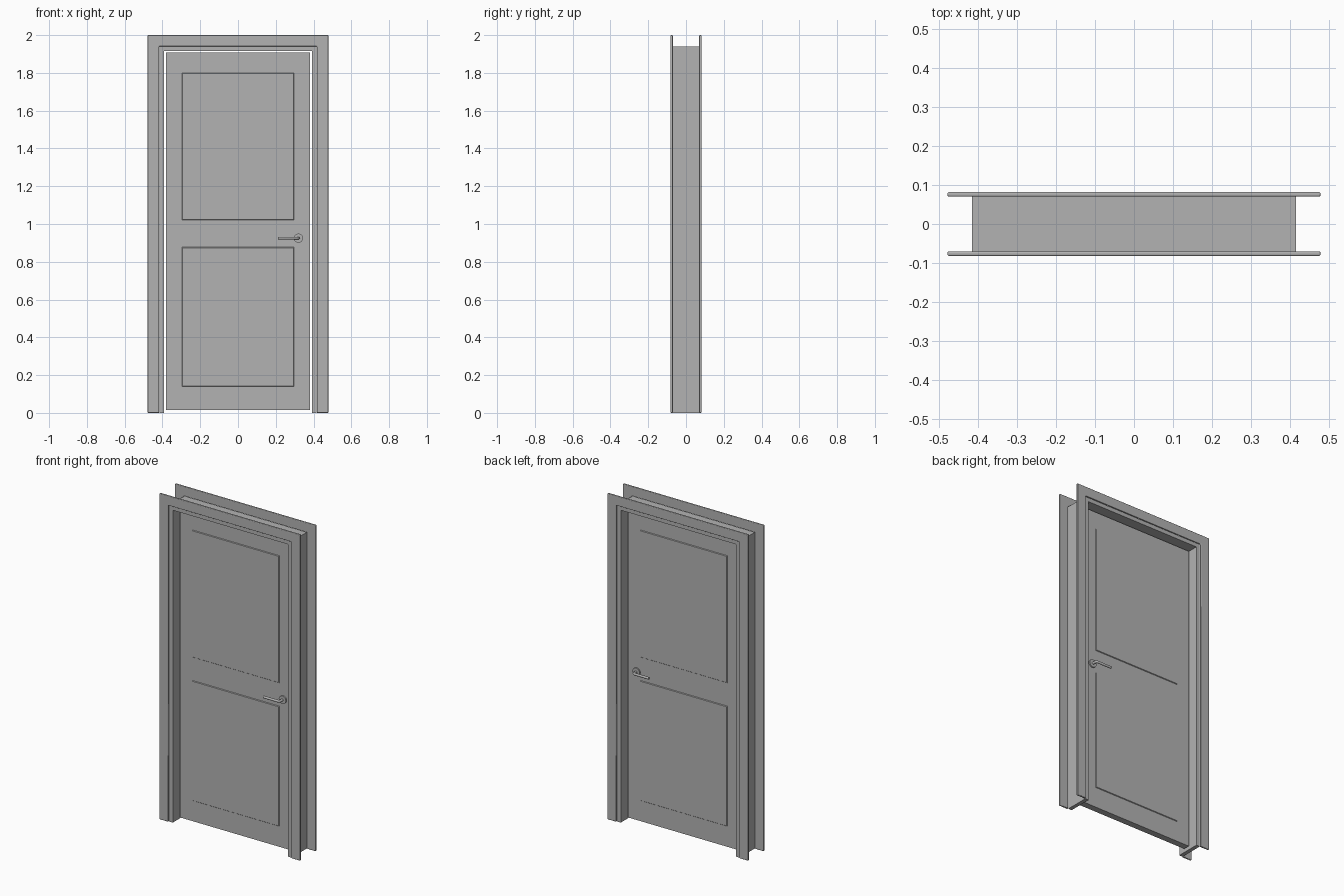
import bpy, bmesh
from math import radians
from mathutils import Matrix, Vector

cube = bpy.data.objects.get("Cube")
if cube:
    bpy.data.objects.remove(cube)

grey = bpy.data.materials.new("plain_grey")
grey.use_nodes = True
COLOR = (0.45, 0.45, 0.45, 1)
grey.diffuse_color = COLOR
grey.node_tree.nodes["Principled BSDF"].inputs["Base Color"].default_value = COLOR


def finish(name, bm, smooth=False):
    bmesh.ops.recalc_face_normals(bm, faces=bm.faces)
    mesh = bpy.data.meshes.new(name)
    bm.to_mesh(mesh)
    bm.free()
    mesh.materials.append(grey)
    obj = bpy.data.objects.new(name, mesh)
    bpy.context.collection.objects.link(obj)
    if smooth:
        bpy.ops.object.select_all(action='DESELECT')
        obj.select_set(True)
        bpy.context.view_layer.objects.active = obj
        bpy.ops.object.shade_smooth_by_angle(angle=radians(35))
    return obj


def add_box(bm, lo, hi):
    lo, hi = Vector(lo), Vector(hi)
    m = Matrix.Translation((lo + hi) / 2) @ Matrix.Diagonal((*(hi - lo), 1))
    return bmesh.ops.create_cube(bm, size=1, matrix=m)["verts"]


def portal(name, inner, outer, z_in, z_out, y0, y1, round_edges=0):
    """Upside-down U extruded in depth."""
    bm = bmesh.new()
    outline = [(-outer, 0), (-outer, z_out), (outer, z_out), (outer, 0),
               (inner, 0), (inner, z_in), (-inner, z_in), (-inner, 0)]
    face = bm.faces.new([bm.verts.new((x, y0, z)) for x, z in outline])
    ext = bmesh.ops.extrude_face_region(bm, geom=[face])["geom"]
    bmesh.ops.translate(bm, vec=(0, y1 - y0, 0),
                        verts=[v for v in ext if isinstance(v, bmesh.types.BMVert)])
    obj = finish(name, bm, round_edges > 0)
    if round_edges:
        mod = obj.modifiers.new("rounded_edges", 'BEVEL')
        mod.width = round_edges
        mod.segments = 3


# Frame lining and the casing on each side
portal("jamb", 0.391, 0.415, 1.916, 1.94, -0.074, 0.074)
for side, s in (("front", -1), ("back", 1)):
    portal(side + "_casing", 0.417, 0.478, 1.941, 2.0, s * 0.07, s * 0.082, 0.004)

# Door leaf
bm = bmesh.new()
add_box(bm, (-0.381, -0.02, 0.014), (0.381, 0.02, 1.908))
finish("door_leaf", bm)

# Shallow raised panels with sloped borders
for side, s in (("front", -1), ("back", 1)):
    for level, z0, z1 in (("lower", 0.14, 0.877), ("upper", 1.02, 1.80)):
        bm = bmesh.new()
        rings = []
        for inset, y in ((0, 0.0195), (0, 0.02), (0.003, 0.024)):
            x = 0.296 - inset
            a, b = z0 + inset, z1 - inset
            rings.append([bm.verts.new((px, s * y, pz))
                          for px, pz in ((-x, a), (x, a), (x, b), (-x, b))])
        for r, q in zip(rings, rings[1:]):
            for i in range(4):
                j = (i + 1) % 4
                bm.faces.new((r[i], r[j], q[j], q[i]))
        bm.faces.new(rings[0])
        bm.faces.new(rings[-1])
        finish(f"{side}_{level}_panel", bm)

# Lever handles with round plates
HX, HZ = 0.32, 0.925


def add_rod(bm, start, end, radius, segments=24):
    start, end = Vector(start), Vector(end)
    d = end - start
    m = Matrix.Translation((start + end) / 2) @ d.to_track_quat('Z', 'Y').to_matrix().to_4x4()
    bmesh.ops.create_cone(bm, cap_ends=True, segments=segments, radius1=radius,
                          radius2=radius, depth=d.length, matrix=m)


for side, s in (("front", -1), ("back", 1)):
    bm = bmesh.new()
    add_rod(bm, (HX, s * 0.019, HZ), (HX, s * 0.028, HZ), 0.024, 32)
    finish(side + "_handle_plate", bm, True)

    curve = bpy.data.curves.new(side + "_handle_lever", 'CURVE')
    curve.dimensions = '3D'
    curve.bevel_depth = 0.0075
    curve.bevel_resolution = 3
    curve.use_fill_caps = True
    path = [(HX, 0.025), (HX, 0.045), (HX - 0.003, 0.052), (HX - 0.01, 0.055), (0.212, 0.055)]
    spline = curve.splines.new('POLY')
    spline.points.add(len(path) - 1)
    for p, (x, y) in zip(spline.points, path):
        p.co = (x, s * y, HZ, 1)
    curve.materials.append(grey)
    lever = bpy.data.objects.new(side + "_handle_lever", curve)
    bpy.context.collection.objects.link(lever)
